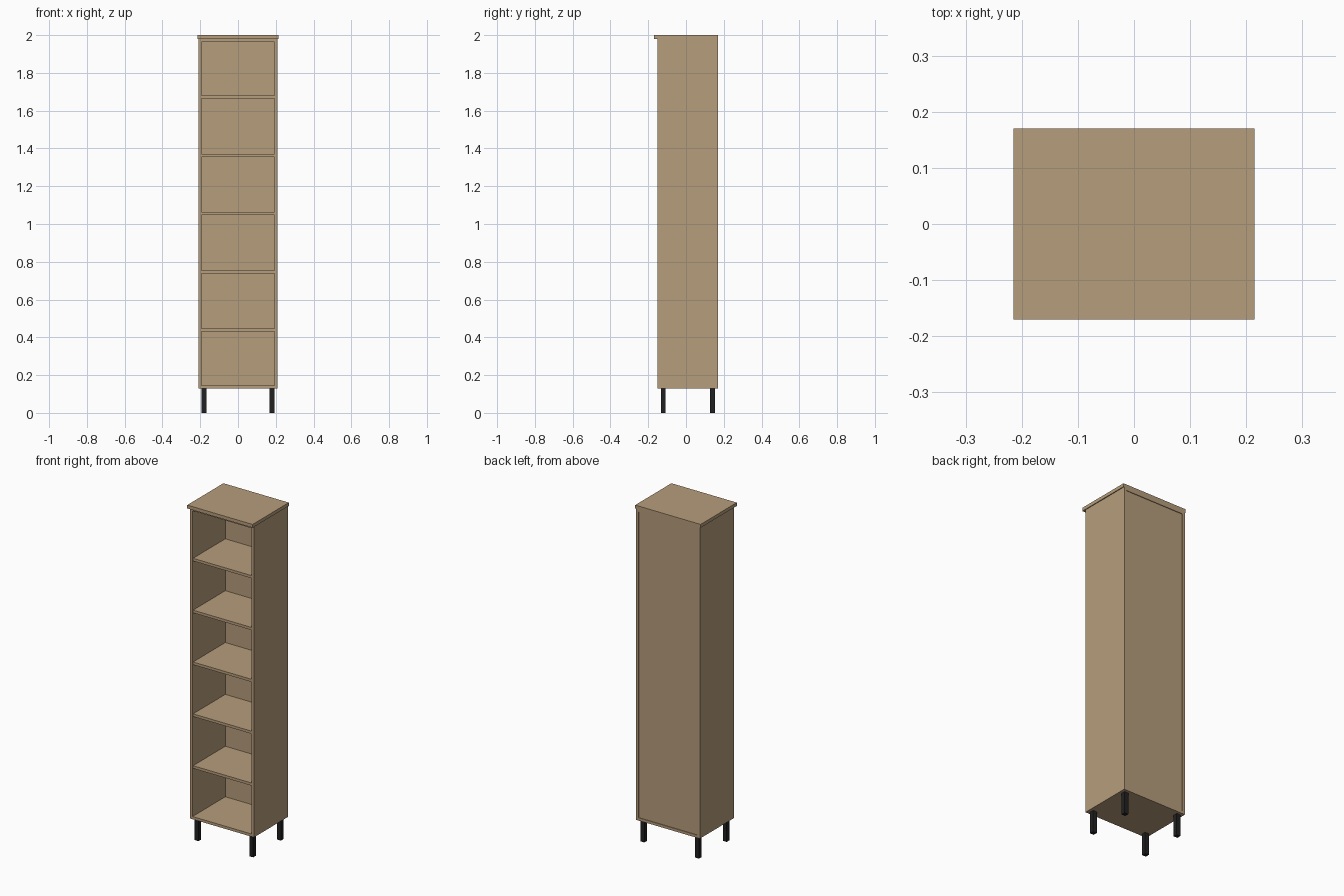
import bpy

if "Cube" in bpy.data.objects:
    bpy.data.objects.remove(bpy.data.objects["Cube"])


def material(name, color):
    m = bpy.data.materials.new(name)
    m.diffuse_color = color
    m.use_nodes = True
    m.node_tree.nodes["Principled BSDF"].inputs["Base Color"].default_value = m.diffuse_color
    return m


WOOD = material("wood", (0.47, 0.34, 0.20, 1))
BLACK = material("black_metal", (0.015, 0.015, 0.015, 1))


def box(name, x, y, z, mat=WOOD):
    """Box spanning the given (min, max) ranges."""
    spans = (x, y, z)
    bpy.ops.mesh.primitive_cube_add(size=1, location=[(a + b) / 2 for a, b in spans])
    o = bpy.context.object
    o.name = name
    o.scale = [b - a for a, b in spans]
    bpy.ops.object.transform_apply(location=False, rotation=False, scale=True)
    o.data.materials.append(mat)
    return o


T = 0.016                      # board thickness
W = 0.21                       # half width of the body
IN = W - T                     # half width of the inside
FRONT, BACK = -0.15, 0.17
BOTTOM, TOP = 0.13, 1.98
PANEL = BACK - 0.004           # back panel sits slightly recessed

# Overhanging top
box("top_board", (-0.215, 0.215), (-0.17, BACK), (TOP, 2.0))

# Carcass
box("left_side", (-W, -IN), (FRONT, BACK), (BOTTOM, TOP))
box("right_side", (IN, W), (FRONT, BACK), (BOTTOM, TOP))
box("bottom_board", (-IN, IN), (FRONT, BACK), (BOTTOM, BOTTOM + T))
box("upper_board", (-IN, IN), (FRONT, BACK), (TOP - T, TOP))
box("back_panel", (-IN, IN), (PANEL - 0.008, PANEL), (BOTTOM + T, TOP - T))

# Five evenly spaced shelves
for i in range(1, 6):
    z = BOTTOM + i * (TOP - BOTTOM) / 6
    box(f"shelf_{i}", (-IN, IN), (FRONT + 0.005, PANEL - 0.008), (z - T / 2, z + T / 2))

# Square legs
R = 0.0125
for side, x in (("left", -0.18), ("right", 0.18)):
    for end, y in (("front", -0.12), ("back", 0.14)):
        box(f"{end}_{side}_leg", (x - R, x + R), (y - R, y + R), (0, BOTTOM), BLACK)
